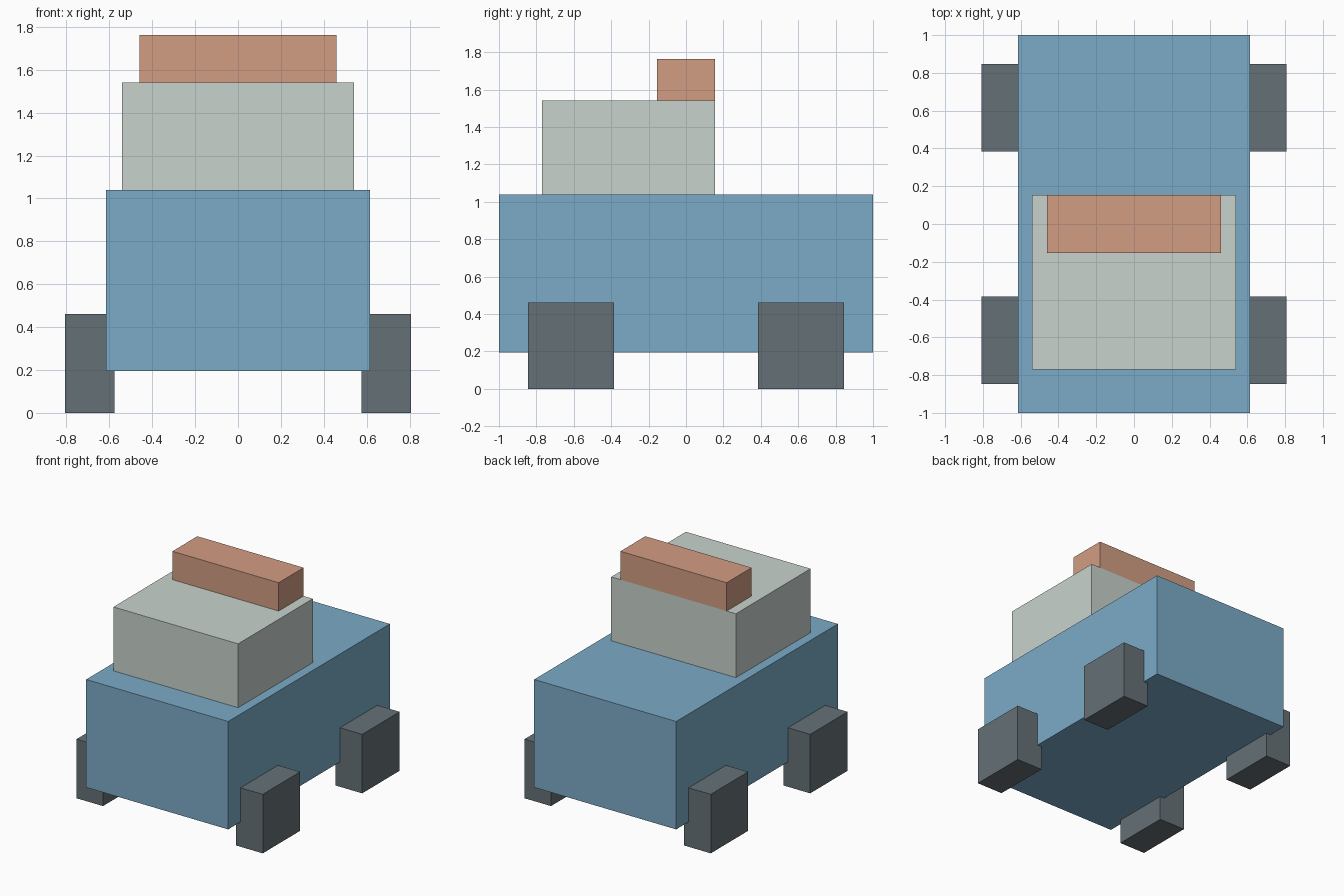
import bpy

if "Cube" in bpy.data.objects:
    bpy.data.objects.remove(bpy.data.objects["Cube"])


def material(name, color):
    mat = bpy.data.materials.new(name)
    mat.diffuse_color = (*color, 1.0)
    mat.use_nodes = True
    mat.node_tree.nodes["Principled BSDF"].inputs["Base Color"].default_value = mat.diffuse_color
    return mat


def box(name, lo, hi, mat):
    """Axis-aligned box between two opposite corners."""
    center = [(a + b) / 2 for a, b in zip(lo, hi)]
    size = [b - a for a, b in zip(lo, hi)]
    bpy.ops.mesh.primitive_cube_add(size=1, location=center)
    obj = bpy.context.object
    obj.name = name
    obj.scale = size
    bpy.ops.object.transform_apply(location=False, rotation=False, scale=True)
    obj.data.materials.append(mat)
    return obj


blue = material("blue", (0.20, 0.41, 0.58))
pale = material("pale_grey", (0.58, 0.65, 0.61))
orange = material("orange", (0.65, 0.34, 0.23))
dark = material("dark_grey", (0.13, 0.165, 0.18))

# Body, cabin and roof bar stacked on each other
box("body", (-0.615, -1.0, 0.195), (0.615, 1.0, 1.04), blue)
box("cabin", (-0.54, -0.77, 1.04), (0.54, 0.154, 1.54), pale)
box("roof_bar", (-0.46, -0.154, 1.54), (0.46, 0.154, 1.762), orange)

# Four block wheels, slightly sunk into the body sides
for side, sx in (("left", -1), ("right", 1)):
    for end, sy in (("front", -1), ("back", 1)):
        x, y = sx * 0.692, sy * 0.615
        box(f"{end}_{side}_wheel",
            (x - 0.115, y - 0.231, 0.0), (x + 0.115, y + 0.231, 0.462), dark)
